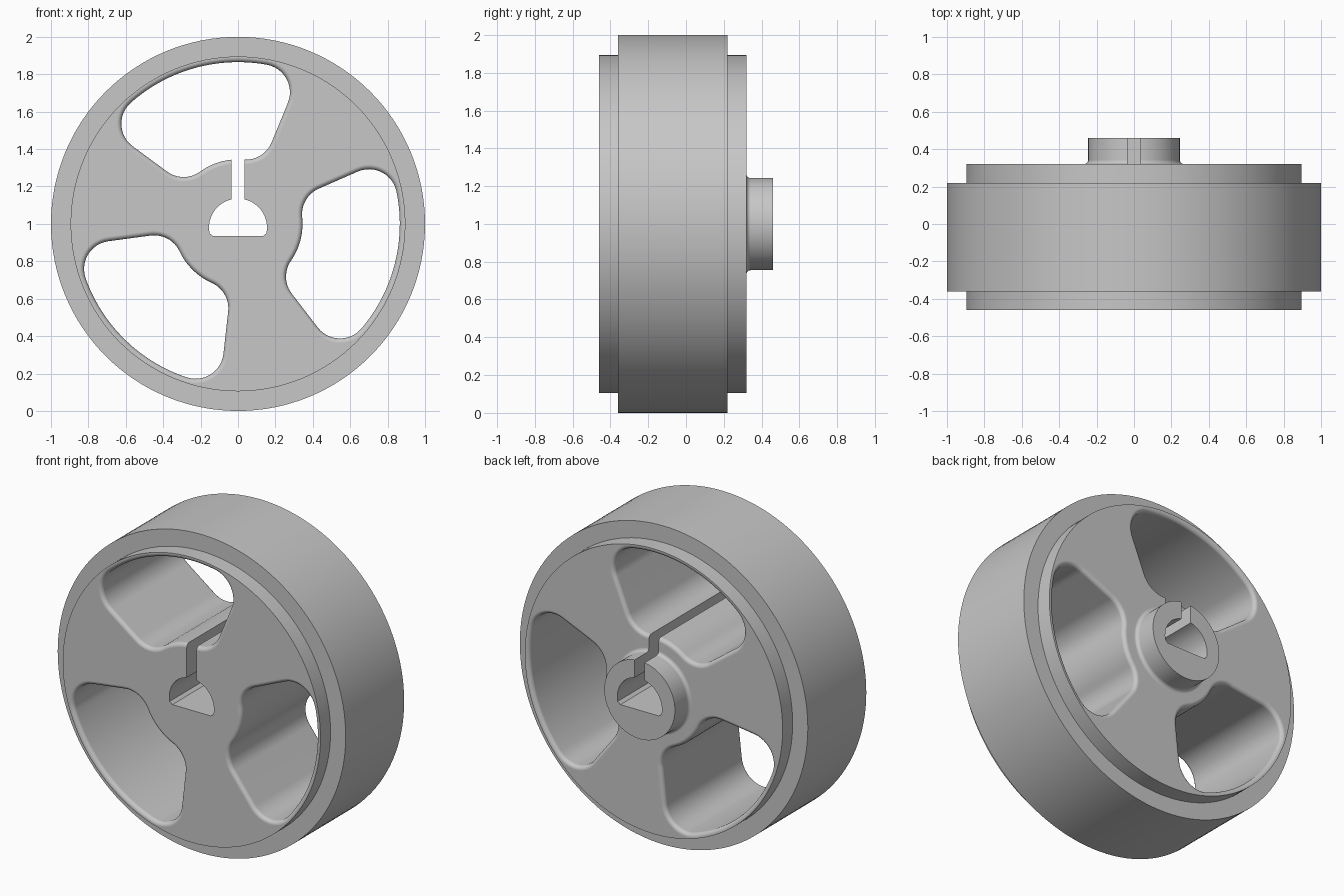
import bpy, bmesh
from math import sin, cos, asin, pi, radians
from mathutils import Matrix

if "Cube" in bpy.data.objects:
    bpy.data.objects.remove(bpy.data.objects["Cube"])

GREY = 0.57
grey = bpy.data.materials.new("plain grey")
grey.use_nodes = True
grey.diffuse_color = (GREY, GREY, GREY, 1)
grey.node_tree.nodes["Principled BSDF"].inputs["Base Color"].default_value = (GREY, GREY, GREY, 1)

FRONT, BACK, BOSS_END = -0.46, 0.32, 0.46
HUB_R, TYRE_R, BOSS_R = 0.895, 1.0, 0.245


def loft(name, rings, closed=False):
    """Skin a row of equal point rings, capping the ends unless closed."""
    bm = bmesh.new()
    rows = [[bm.verts.new(p) for p in ring] for ring in rings]
    n = len(rows[0])
    pairs = list(zip(rows, rows[1:]))
    if closed:
        pairs.append((rows[-1], rows[0]))
    else:
        bm.faces.new(rows[0])
        bm.faces.new(rows[-1])
    for a, b in pairs:
        for i in range(n):
            j = (i + 1) % n
            bm.faces.new((a[i], a[j], b[j], b[i]))
    bmesh.ops.recalc_face_normals(bm, faces=bm.faces)
    mesh = bpy.data.meshes.new(name)
    bm.to_mesh(mesh)
    bm.free()
    mesh.materials.append(grey)
    obj = bpy.data.objects.new(name, mesh)
    bpy.context.collection.objects.link(obj)
    obj.location.z = 1
    return obj


def circle(r, y, n=128):
    return [(r * cos(2 * pi * i / n), y, r * sin(2 * pi * i / n)) for i in range(n)]


def arc(cx, cz, r, a0, a1, n):
    return [(cx + r * cos(a0 + (a1 - a0) * i / n), cz + r * sin(a0 + (a1 - a0) * i / n))
            for i in range(n + 1)]


def window_outline(grow):
    """Rounded sector around the +x direction, offset outward by grow."""
    r_in, r_out, half, f = 0.345, 0.865, radians(38), 0.15
    a_out = half - asin(f / (r_out - f))
    a_in = half - asin(f / (r_in + f))
    out_c = (r_out - f) * cos(a_out), (r_out - f) * sin(a_out)
    in_c = (r_in + f) * cos(a_in), (r_in + f) * sin(a_in)
    upper = arc(0, 0, r_out + grow, 0, a_out, 12)
    upper += arc(*out_c, f + grow, a_out, half + pi / 2, 12)[1:]
    upper += arc(*in_c, f + grow, half + pi / 2, a_in + pi, 12)
    upper += arc(0, 0, r_in - grow, a_in, 0, 8)[1:]
    return upper + [(x, -z) for x, z in upper[-2:0:-1]]


def cut(target, cutter):
    mod = target.modifiers.new("cut", 'BOOLEAN')
    mod.operation = 'DIFFERENCE'
    mod.solver = 'EXACT'
    mod.object = cutter
    bpy.context.view_layer.update()
    bpy.context.view_layer.objects.active = target
    bpy.ops.object.modifier_apply(modifier=mod.name)
    bpy.data.objects.remove(cutter)


def smooth(obj):
    bpy.ops.object.select_all(action='DESELECT')
    obj.select_set(True)
    bpy.context.view_layer.objects.active = obj
    bpy.ops.object.shade_smooth_by_angle(angle=radians(30))
    mod = obj.modifiers.new("even shading", 'WEIGHTED_NORMAL')
    mod.keep_sharp = True


# Tyre band around the hub
tyre = loft("tyre", [circle(r, y) for r, y in
            ((HUB_R, -0.36), (TYRE_R, -0.36), (TYRE_R, 0.22), (HUB_R, 0.22))], closed=True)

# Hub disc with rear boss and a small fillet at the boss base
FIL = 0.022
profile = [(HUB_R, FRONT), (HUB_R, BACK)]
profile += [(BOSS_R + FIL - FIL * sin(t * pi / 10), BACK + FIL - FIL * cos(t * pi / 10))
            for t in range(6)]
profile.append((BOSS_R, BOSS_END))
hub = loft("hub", [circle(r, y) for r, y in profile])

# Three windows with rounded mouths on both faces
MOUTH = 0.025
steps = 6
angles = [t * pi / 2 / steps for t in range(steps + 1)]
flare = [(MOUTH * (1 - cos(a)), MOUTH * (1 - sin(a))) for a in angles]  # depth, growth
layers = [(FRONT - 0.1, MOUTH)]
layers += [(FRONT + depth, grow) for depth, grow in flare]
layers += [(BACK - depth, grow) for depth, grow in reversed(flare)]
layers.append((BACK + 0.1, MOUTH))
for k in range(3):
    rings = [[(x, y, z) for x, z in window_outline(grow)] for y, grow in layers]
    cutter = loft("window_cutter", rings)
    cutter.data.transform(Matrix.Rotation(-radians(105.6 + 120 * k), 4, 'Y'))
    cut(hub, cutter)

# Flat-bottomed shaft bore joined to a clamping slot that opens into the top window
bore_r, bore_z, flat_z, slot = 0.155, -0.02, -0.065, 0.034
a_flat = asin((flat_z - bore_z) / bore_r)
a_slot = pi / 2 - asin(slot / bore_r)
right = arc(0, bore_z, bore_r, a_flat, a_slot, 16) + [(slot, 0.5)]
right[0] = (right[0][0] - 0.015, flat_z)
outline = right + [(-x, z) for x, z in reversed(right)]
cut(hub, loft("bore_cutter", [[(x, y, z) for x, z in outline] for y in (-1, 1)]))

for part in (tyre, hub):
    smooth(part)
